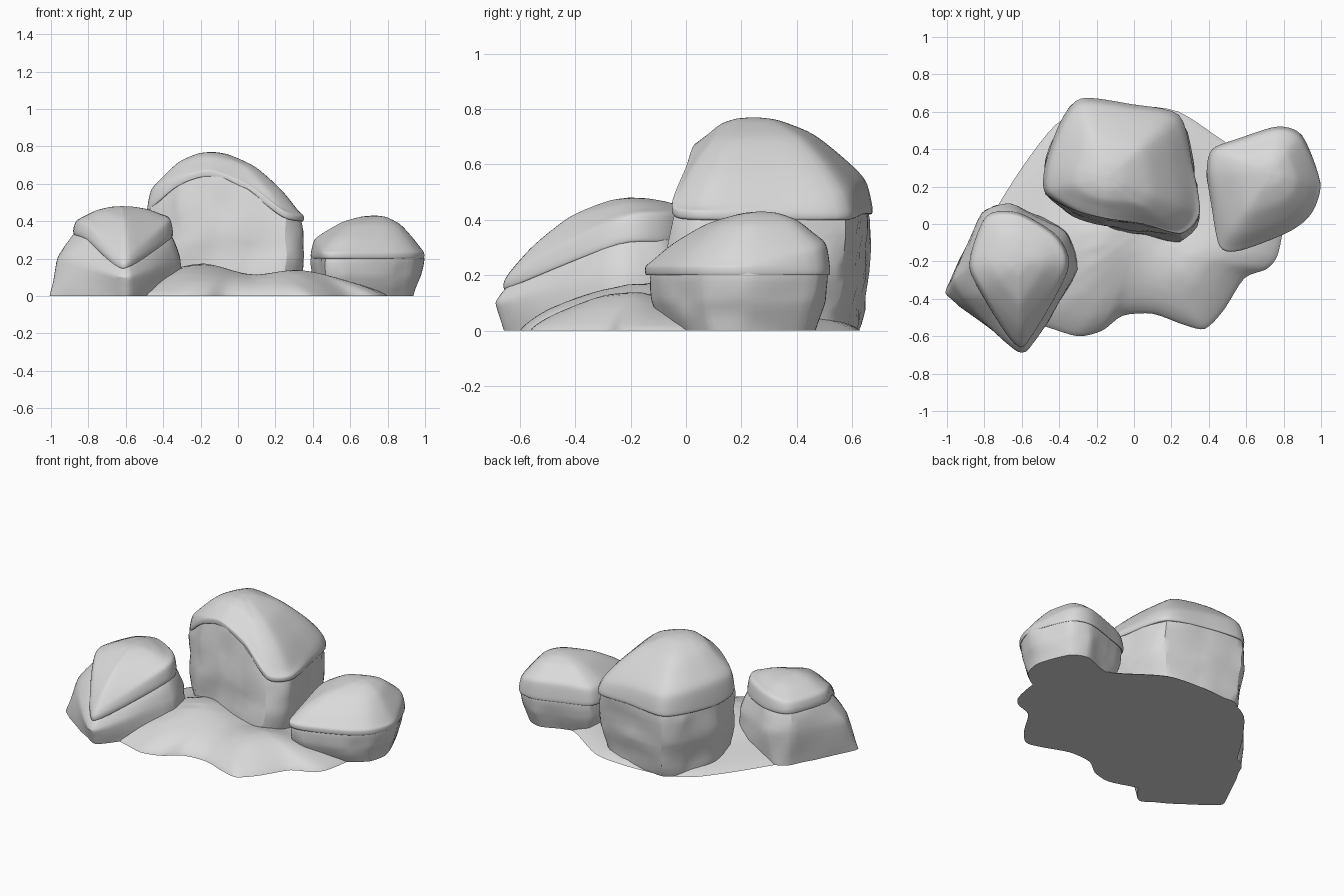
import bpy, bmesh, math
from mathutils import Vector, noise

if "Cube" in bpy.data.objects:
    bpy.data.objects.remove(bpy.data.objects["Cube"])

snow = bpy.data.materials.new("pale_grey")
snow.diffuse_color = (0.7, 0.7, 0.7, 1)
snow.use_nodes = True
snow.node_tree.nodes["Principled BSDF"].inputs["Base Color"].default_value = snow.diffuse_color


def spline(pts, steps, closed, tension=0.4):
    """Points along a cardinal spline through pts."""
    n = len(pts)
    at = (lambda i: pts[i % n]) if closed else (lambda i: pts[min(max(i, 0), n - 1)])
    out = []
    for i in range(n if closed else n - 1):
        a, b = at(i), at(i + 1)
        ta, tb = (b - at(i - 1)) * tension, (at(i + 2) - a) * tension
        for s in range(steps):
            t = s / steps
            t2, t3 = t * t, t * t * t
            out.append(a * (2*t3 - 3*t2 + 1) + ta * (t3 - 2*t2 + t)
                       + b * (3*t2 - 2*t3) + tb * (t3 - t2))
    return out if closed else out + [pts[-1]]


def loft(name, rings, around=5, along=5, rough=0.0, angle=40, tension=0.4):
    """Closed smooth solid through stacked rings of control points."""
    rings = [spline(r, around, True, tension) for r in rings]
    columns = [spline(list(c), along, False, tension) for c in zip(*rings)]
    bm = bmesh.new()
    grid = []
    for col in columns:
        verts = []
        for p in col:
            q = p.copy()
            if rough:
                d = noise.noise_vector(p * 6) * rough + noise.noise_vector(p * 13) * rough * 0.4
                q += Vector((d.x, d.y, d.z * 0.3 if p.z > 0.01 else 0))
            q.z = max(q.z, 0)
            verts.append(bm.verts.new(q))
        grid.append(verts)
    n, m = len(grid), len(grid[0])
    for i in range(n):
        a, b = grid[i], grid[(i + 1) % n]
        for j in range(m - 1):
            bm.faces.new((a[j], b[j], b[j + 1], a[j + 1]))
    bm.faces.new([c[0] for c in reversed(grid)])
    bm.faces.new([c[-1] for c in grid])
    bmesh.ops.recalc_face_normals(bm, faces=bm.faces)
    mesh = bpy.data.meshes.new(name)
    bm.to_mesh(mesh)
    bm.free()
    mesh.materials.append(snow)
    ob = bpy.data.objects.new(name, mesh)
    bpy.context.collection.objects.link(ob)
    bpy.context.view_layer.objects.active = ob
    ob.select_set(True)
    bpy.ops.object.shade_smooth_by_angle(angle=math.radians(angle))
    ob.select_set(False)
    return ob


def boulder(name, cap, peak, base, bulge, rough, waist=0.5):
    """cap: (x, y, rim height, shoulder height) per corner; base: (x, y) on the ground."""
    peak = Vector(peak)
    flat = Vector((peak.x, peak.y, 0))
    mean = sum((Vector((c[0], c[1], 0)) - flat).length for c in cap) / len(cap)

    def ring(t, f, k=3, dz=0.0, rounding=0.0):
        # t pulls the ring towards the peak, f raises it from height column k
        out = []
        for c in cap:
            d = Vector((c[0], c[1], 0)) - flat
            d = d.lerp(d.normalized() * mean, rounding)
            p = flat + d * (1 - t)
            p.z = c[k] + (peak.z - c[k]) * f + dz
            out.append(p)
        return out

    # snow cap with a rounded lip
    loft(name + "_snow_cap", [ring(0.12, 0, 2, 0.02), ring(0.01, 0, 2), ring(0, 0.0, 2, 0.03),
                              ring(0.06, 0.02), ring(0.24, 0.36), ring(0.5, 0.74, rounding=0.15),
                              ring(0.78, 0.95, rounding=0.5), ring(0.97, 1.0, rounding=0.8)],
         angle=60)
    # rough stone below
    foot = [Vector((x, y, 0)) for x, y in base]
    rim = ring(0.025, 0, 2, 0.01)
    mid = [a.lerp(b, waist) + (Vector((a.x - peak.x, a.y - peak.y, 0)) * bulge)
           for a, b in zip(foot, rim)]
    loft(name + "_stone", [foot, mid, rim, ring(0.3, 0, 2, 0.02)],
         rough=rough, angle=28, tension=0.25)


def scaled(pts, s, c):
    return [(c[0] + (p[0] - c[0]) * s, c[1] + (p[1] - c[1]) * s) for p in pts]


# large boulder
big = [(-.475, .17, .46, .57), (-.32, .075, .59, .645), (-.15, .03, .64, .68), (.05, 0, .56, .61),
       (.25, -.05, .42, .47), (.35, .06, .40, .45), (.31, .32, .40, .47), (.24, .58, .40, .49),
       (-.02, .64, .42, .53), (-.28, .67, .42, .54), (-.39, .55, .42, .55), (-.47, .33, .42, .56)]
big_foot = [(-.42, .13), (-.29, .03), (-.12, -.03), (.05, -.06), (.22, -.1), (.32, .03),
            (.30, .31), (.20, .53), (-.02, .60), (-.26, .625), (-.36, .52), (-.44, .33)]
boulder("large_boulder", big, (-.14, .25, .77), big_foot, 0.05, 0.022)

# right boulder
right = [(.39, .28, .2, .30), (.415, .1, .2, .28), (.46, -.12, .2, .25), (.57, -.14, .2, .25),
         (.83, -.04, .2, .25), (.95, .06, .2, .25), (.995, .22, .2, .25), (.9, .47, .2, .29),
         (.77, .52, .2, .31), (.57, .46, .2, .31), (.42, .4, .2, .30)]
boulder("right_boulder", right, (.73, .27, .43), scaled(right, .82, (.70, .21)), 0.06, 0.012)

# left boulder, its cap drooping to the front corner
left = [(-.88, -.21, .33, .40), (-.81, -.38, .30, .375), (-.655, -.62, .16, .23),
        (-.57, -.63, .16, .23), (-.355, -.25, .31, .40), (-.405, -.07, .32, .42),
        (-.62, .06, .33, .42), (-.79, .04, .33, .40)]
boulder("left_boulder", left, (-.62, -.2, .48),
        [(-1, -.35), (-.97, -.41), (-.64, -.645), (-.56, -.635), (-.295, -.24), (-.37, -.03),
         (-.7, .1), (-.81, .04)], 0.10, 0.012, 0.62)

# snow drift: wavy outline, low mounds on top
edge = [(-1, -.37), (-.8, -.02), (-.6, .3), (-.42, .53), (-.25, .61), (0, .63), (.24, .6),
        (.5, .43), (.74, .3), (.8, .05), (.77, -.16), (.71, -.24), (.59, -.29), (.48, -.46),
        (.38, -.56), (.27, -.54), (.1, -.48), (-.06, -.49), (-.17, -.57), (-.3, -.6),
        (-.47, -.55), (-.68, -.5)]
mounds = [(-.2, -.1, .26, .11), (.32, -.22, .22, .08), (-.28, -.4, .2, .04), (.6, -.1, .2, .02)]


def drift_ring(t):
    out = []
    for x, y in edge:
        x, y = .02 + (x - .02) * t, -.05 + (y + .05) * t
        h = .06 + sum(a * math.exp(-((x - mx) ** 2 + (y - my) ** 2) / r ** 2)
                      for mx, my, r, a in mounds)
        out.append(Vector((x, y, h * (1 - t ** 6) ** 0.8)))
    return out


loft("snow_drift", [drift_ring(t) for t in (1, .97, .9, .8, .65, .5, .35, .2, .05)],
     around=4, along=3, angle=60)
